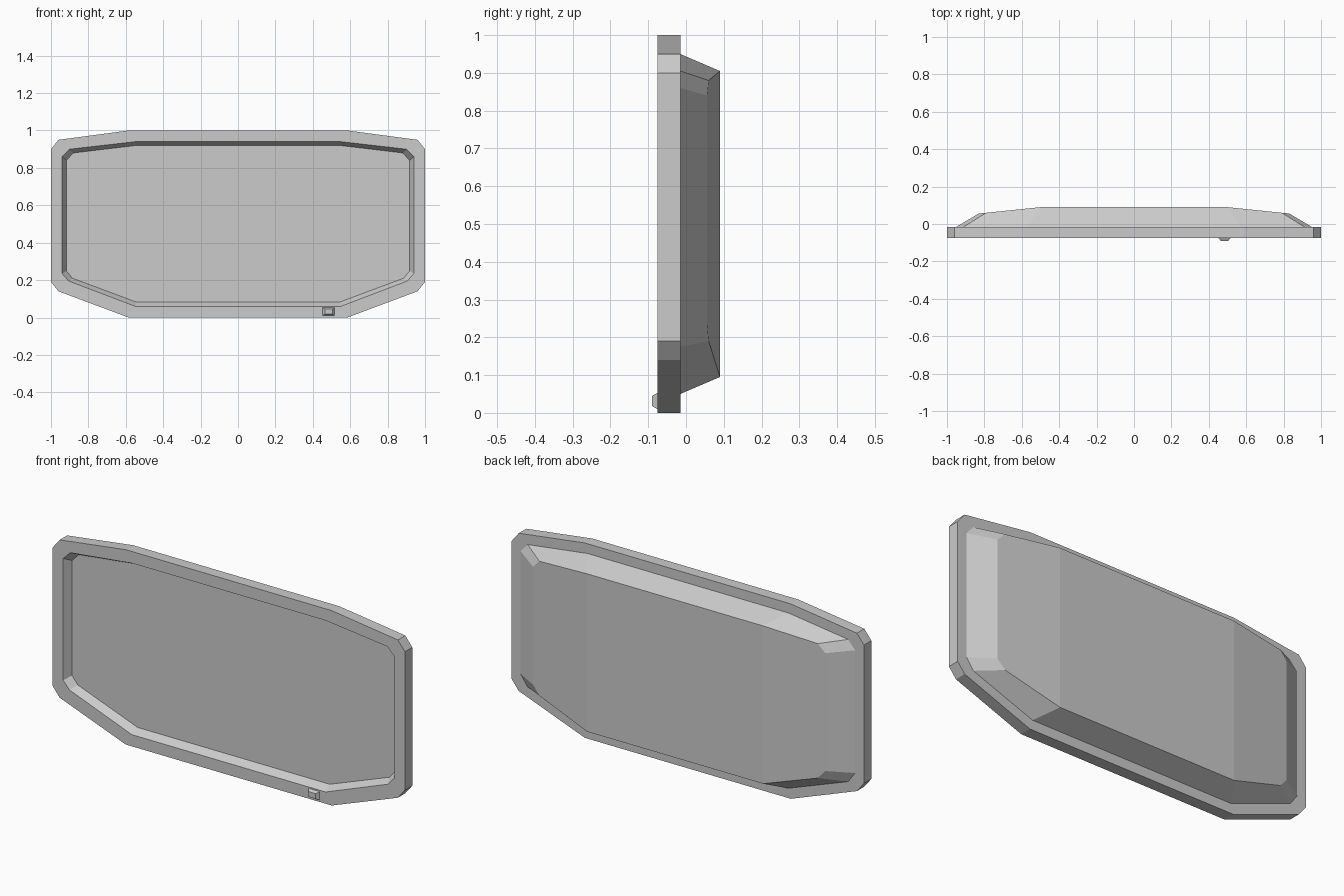
import bpy
import bmesh

if "Cube" in bpy.data.objects:
    bpy.data.objects.remove(bpy.data.objects["Cube"], do_unlink=True)

grey = bpy.data.materials.new("plain_grey")
grey.use_nodes = True
colour = (0.6, 0.6, 0.6, 1)
grey.diffuse_color = colour
grey.node_tree.nodes["Principled BSDF"].inputs["Base Color"].default_value = colour


def mirrored(half, depth):
    """Closed loop from the +x half profile (x, z), bottom to top."""
    pts = half + [(-x, z) for x, z in reversed(half)]
    return [(x, depth(abs(x)) if callable(depth) else depth, z) for x, z in pts]


def build(name, loops, caps=()):
    """Bridge successive loops; caps are (loop number, vertex numbers)."""
    bm = bmesh.new()
    rings = [[bm.verts.new(p) for p in loop] for loop in loops]
    for a, b in zip(rings, rings[1:]):
        for i in range(len(a)):
            j = (i + 1) % len(a)
            bm.faces.new((a[i], a[j], b[j], b[i]))
    for ring, ids in caps:
        bm.faces.new([rings[ring][i] for i in ids])
    mesh = bpy.data.meshes.new(name)
    bm.to_mesh(mesh)
    bm.free()
    mesh.materials.append(grey)
    obj = bpy.data.objects.new(name, mesh)
    bpy.context.collection.objects.link(obj)
    return obj


FRONT, REAR, RECESS = -0.075, -0.015, -0.035

outline = [(0.585, 0), (0.96, 0.14), (1, 0.19), (1, 0.9), (0.96, 0.95), (0.585, 1)]
opening = [(0.55, 0.06), (0.905, 0.195), (0.94, 0.235),
           (0.94, 0.86), (0.9, 0.9), (0.55, 0.94)]
panel = [(0.545, 0.083), (0.885, 0.21), (0.918, 0.25),
         (0.918, 0.84), (0.88, 0.88), (0.545, 0.92)]
shell_base = [(0.57, 0.05), (0.91, 0.175), (0.95, 0.23),
              (0.95, 0.86), (0.91, 0.905), (0.57, 0.95)]
shell_back = [(0.5, 0.095), (0.79, 0.19), (0.83, 0.235),
              (0.83, 0.84), (0.79, 0.88), (0.5, 0.905)]

# Frame: rear rim, outer wall, front face and bevel down to the screen
build("frame", [mirrored(shell_base, REAR), mirrored(outline, REAR),
                mirrored(outline, FRONT), mirrored(opening, FRONT),
                mirrored(panel, RECESS)])

# Recessed flat screen
build("screen", [mirrored(panel, RECESS)], [(0, range(12))])

# Back shell: sloped sides, flat middle and two panels that fall away
build("back_shell",
      [mirrored(shell_base, REAR),
       mirrored(shell_back, lambda x: 0.09 - 0.103 * (x - 0.5))][::-1],
      [(0, (5, 4, 3, 2, 1, 0)), (0, (11, 10, 9, 8, 7, 6)), (0, (11, 6, 5, 0))])


# Small tapered button on the lower rim
def rectangle(x0, x1, z0, z1, y):
    return [(x0, y, z0), (x1, y, z0), (x1, y, z1), (x0, y, z1)]


build("button", [rectangle(0.452, 0.516, 0.01, 0.053, FRONT),
                 rectangle(0.464, 0.504, 0.018, 0.045, -0.09)],
      [(1, range(4))])

# Consistent outward normals
for obj in bpy.data.objects:
    if obj.type == "MESH" and obj.name in ("frame", "back_shell"):
        bm = bmesh.new()
        bm.from_mesh(obj.data)
        bmesh.ops.recalc_face_normals(bm, faces=bm.faces)
        bm.to_mesh(obj.data)
        bm.free()
